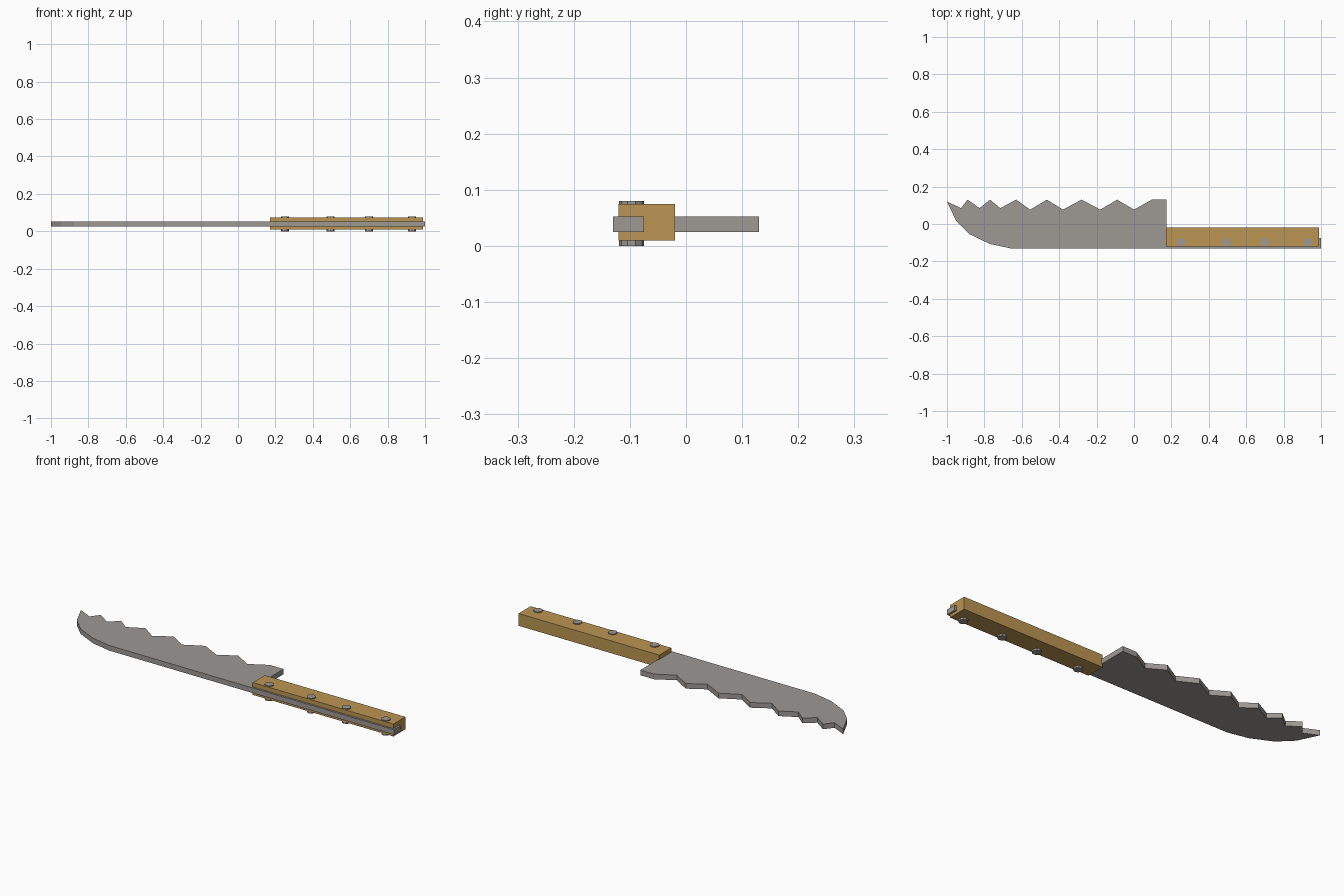
import bpy
import bmesh

cube = bpy.data.objects.get("Cube")
if cube:
    bpy.data.objects.remove(cube, do_unlink=True)


def make_material(name, color):
    mat = bpy.data.materials.new(name)
    mat.use_nodes = True
    mat.diffuse_color = (*color, 1)
    mat.node_tree.nodes["Principled BSDF"].inputs["Base Color"].default_value = (*color, 1)
    return mat


steel = make_material("steel grey", (0.34, 0.315, 0.295))
wood = make_material("golden wood", (0.5, 0.3, 0.085))


def extrude_outline(name, outline, bottom, top, mat):
    """Flat outline in the ground plane, extruded upward."""
    bm = bmesh.new()
    face = bm.faces.new([bm.verts.new((x, y, bottom)) for x, y in outline])
    result = bmesh.ops.extrude_face_region(bm, geom=[face])
    for item in result["geom"]:
        if isinstance(item, bmesh.types.BMVert):
            item.co.z = top
    bmesh.ops.recalc_face_normals(bm, faces=bm.faces)
    mesh = bpy.data.meshes.new(name)
    bm.to_mesh(mesh)
    bm.free()
    mesh.materials.append(mat)
    obj = bpy.data.objects.new(name, mesh)
    bpy.context.collection.objects.link(obj)
    return obj


# Saw-toothed blade with its full-length tang
tooth_tips = [-0.89, -0.77, -0.63, -0.465, -0.28, -0.09, 0.095]
valleys = [-0.925, -0.825, -0.715, -0.555, -0.38, -0.18, 0.0]
outline = [(-1, 0.12)]
for i, (valley, tip) in enumerate(zip(valleys, tooth_tips)):
    outline += [(valley, 0.085 if i < 3 else 0.077), (tip, 0.13)]
outline += [(0.175, 0.13), (0.175, -0.075), (1, -0.075), (1, -0.13)]
outline += [(-0.66, -0.13), (-0.77, -0.107), (-0.88, -0.054), (-0.95, 0.015)]
extrude_outline("blade_and_tang", outline, 0.025, 0.052, steel)

# Wooden grip around the tang
grip = [(0.17, -0.12), (0.99, -0.12), (0.99, -0.02), (0.17, -0.02)]
extrude_outline("handle_grip", grip, 0.01, 0.075, wood)

# Rivets passing through the grip
for i, x in enumerate([0.25, 0.495, 0.70, 0.93]):
    bpy.ops.mesh.primitive_cylinder_add(vertices=10, radius=0.0225, depth=0.08,
                                        location=(x, -0.097, 0.04))
    rivet = bpy.context.object
    rivet.name = f"rivet_{i + 1}"
    rivet.data.materials.append(steel)
